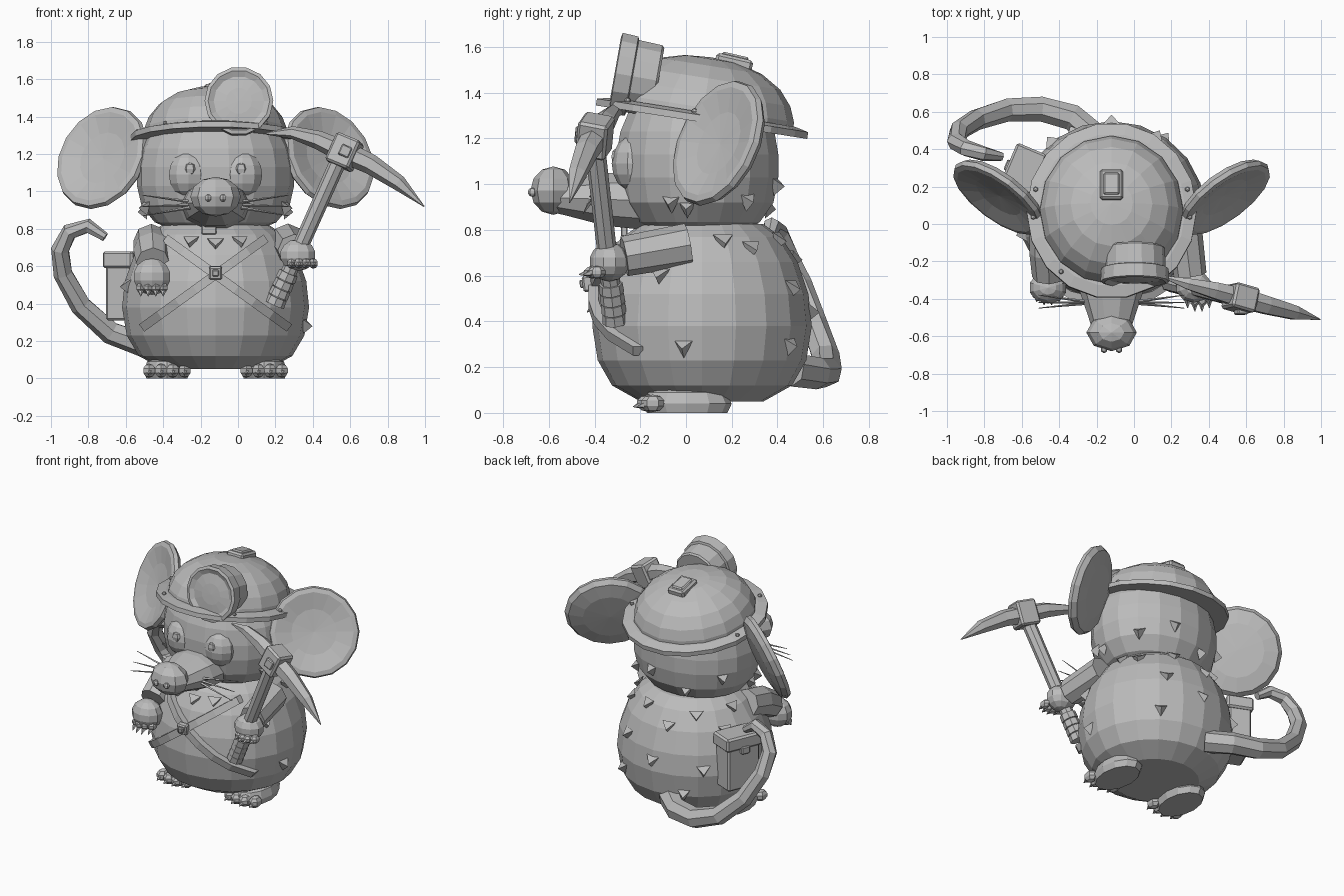
import bpy, bmesh, math
from mathutils import Matrix, Vector

if "Cube" in bpy.data.objects:
    bpy.data.objects.remove(bpy.data.objects["Cube"])

grey = bpy.data.materials.new("plain_grey")
grey.diffuse_color = (0.5, 0.5, 0.5, 1)
grey.use_nodes = True
grey.node_tree.nodes["Principled BSDF"].inputs["Base Color"].default_value = grey.diffuse_color
CX, CY = -0.12, 0.07          # body axis
T = Matrix.Translation
R = lambda deg, ax: Matrix.Rotation(math.radians(deg), 4, ax)
S = lambda x, y, z: Matrix.Diagonal((x, y, z, 1))


def finish(name, bm, M=Matrix()):
    bm.transform(M)
    bmesh.ops.recalc_face_normals(bm, faces=bm.faces)
    me = bpy.data.meshes.new(name)
    bm.to_mesh(me)
    bm.free()
    me.materials.append(grey)
    ob = bpy.data.objects.new(name, me)
    bpy.context.collection.objects.link(ob)
    return ob


def skin(bm, rings):
    n = len(rings[0])
    for a, b in zip(rings, rings[1:]):
        for i in range(n):
            bm.faces.new((a[i], a[(i + 1) % n], b[(i + 1) % n], b[i]))
    bm.faces.new(rings[0])
    bm.faces.new(rings[-1])


def lathe(name, profile, M, n=16):
    bm = bmesh.new()
    rings = []
    for r, z in profile:
        r = max(r, 0.0005)
        rings.append([bm.verts.new((r * math.cos(2 * math.pi * i / n),
                                    r * math.sin(2 * math.pi * i / n), z)) for i in range(n)])
    skin(bm, rings)
    return finish(name, bm, M)


def tube(name, pts, radii, n=8, flat=1.0, phase=0.0):
    bm = bmesh.new()
    pts = [Vector(p) for p in pts]
    rings = []
    for i, p in enumerate(pts):
        t = (pts[min(i + 1, len(pts) - 1)] - pts[max(i - 1, 0)]).normalized()
        ref = Vector((0, 1, 0)) if abs(t.y) < 0.8 else Vector((0, 0, 1))
        u = t.cross(ref).normalized()
        v = t.cross(u)
        ang = [2 * math.pi * (k + phase) / n for k in range(n)]
        rings.append([bm.verts.new(p + radii[i] * (u * math.cos(a) + v * flat * math.sin(a))) for a in ang])
    skin(bm, rings)
    return finish(name, bm)


def ball(name, loc, rad, u=10, v=7):
    bm = bmesh.new()
    bmesh.ops.create_uvsphere(bm, u_segments=u, v_segments=v, radius=1)
    rad = rad if isinstance(rad, tuple) else (rad,) * 3
    return finish(name, bm, T(loc) @ S(*rad))


def box(name, M, size, bevel=0.008):
    bm = bmesh.new()
    bmesh.ops.create_cube(bm, size=1)
    bm.transform(S(*size))
    bmesh.ops.bevel(bm, geom=bm.edges[:], offset=bevel, segments=1, affect='EDGES')
    return finish(name, bm, M)


def profile_r(prof, z):
    for (r0, z0), (r1, z1) in zip(prof[1:], prof[2:]):
        if z0 <= z <= z1:
            return r0 + (r1 - r0) * (z - z0) / (z1 - z0)
    return 0.3


# Body and head
BODY = [(0, .05), (.28, .05), (.41, .12), (.475, .23), (.50, .38), (.485, .52),
        (.435, .66), (.36, .77), (.28, .825), (0, .85)]
HEAD = [(0, .785), (.22, .79), (.325, .835), (.395, .92), (.42, 1.03), (.42, 1.13),
        (.40, 1.23), (.35, 1.33), (.2, 1.43), (0, 1.45)]
HY = .05
lathe("body", BODY, T((CX, CY, 0)) @ S(1, .96, 1), 20)
lathe("head", HEAD, T((CX, HY, 0)) @ S(1, .855, 1), 18)


# Fur tufts: small four-sided points leaning down and outward
def tuft(p, angle):
    o = Vector((math.cos(angle), math.sin(angle), 0))
    side, up = Vector((-o.y, o.x, 0)), Vector((0, 0, 1))
    p = Vector(p) - o * .008
    bm = bmesh.new()
    vs = [bm.verts.new(q) for q in (p - side * .045 + up * .03, p + side * .045 + up * .03,
                                    p - up * .05, p + o * .05 - up * .01)]
    for i in range(4):
        bm.faces.new([v for j, v in enumerate(vs) if j != i])
    finish("fur_tuft", bm)


TUFTS = [(BODY, CY, .96, [(15, .75), (35, .72), (-25, .6), (-10, .29), (55, .3), (250, .73), (270, .72),
                          (290, .73), (70, .76), (100, .68), (125, .75), (150, .66), (90, .45), (130, .42),
                          (165, .77), (115, .25), (60, .55), (195, .5)]),
         (HEAD, HY, .855, [(-20, .92), (-8, .9), (40, .93), (75, 1.0), (110, .9), (145, 1.0),
                           (188, .9), (200, .92)])]
for prof, cy, sy, spots in TUFTS:
    for a, z in spots:
        a = math.radians(a)
        r = profile_r(prof, z)
        tuft((CX + r * math.cos(a), cy + sy * r * math.sin(a), z), a)

# Snout, nose, teeth
lathe("snout", [(.18, 0), (.155, .25), (.11, .40), (.09, .47)],
      T((CX, -.10, .925)) @ R(88, 'X') @ S(1.12, .78, 1), 10)
ball("nose", (CX, -.58, .972), (.135, .1, .106), 8, 6)
box("front_teeth", T((CX - .035, -.27, .80)), (.08, .03, .06), .006)

# Ears: dished discs facing forward and outward
for s in (-1, 1):
    v = Vector((-s * .13, .17, .55)).normalized()
    u = Vector((s * .8, .6, 0)).normalized()
    w = u.cross(v)
    if w.y > 0:
        w = -w
    M = Matrix((u, v, w)).transposed().to_4x4()
    lathe("ear", [(0, -.05), (.6, -.045), (.92, -.025), (1, .005), (.97, .03), (.87, .035), (.5, .01), (0, 0)],
          T((CX + s * .60, .15, 1.176)) @ M @ S(.287, .292, 1), 16)
    # Face details on each side
    ball("eye", (CX + s * .145, -.225, 1.09), (.11, .1, .125), 10, 8)
    ball("pupil", (CX + s * .137, -.31, 1.12), (.034, .02, .034), 5, 4)
    ball("nostril", (CX + s * .04, -.672, .965), .02, 6, 5)
    for z0, z1, y1 in ((.94, .98, -.38), (.93, .92, -.42), (.92, .87, -.45)):
        tube("whisker", [(CX + s * .1, -.42, z0), (CX + s * .39, y1, z1)], [.01, .002], 4)

# Helmet with brim, crest plate, lamp and rivets
H = T((CX, .07, 1.285)) @ R(-9, 'X')
HS = H @ S(.455, .475, 1)
lathe("helmet_brim", [(0, -.012), (1, -.014), (1.0, .016), (.87, .03), (0, .03)], HS, 18)
lathe("helmet_dome", [(.85, .0), (.84, .05), (.785, .115), (.67, .18), (.48, .235), (.25, .265), (0, .273)], HS, 16)
P = T((CX, .21, 1.533)) @ R(-13, 'X')
box("crest_base", P, (.125, .165, .05), .012)
box("crest_plate", P @ T((0, 0, .02)), (.085, .12, .03), .008)
lathe("helmet_lamp", [(0, 0), (.15, 0), (.16, .01), (.165, .115), (.18, .12), (.184, .19), (.165, .195),
                      (.135, .18), (.07, .188), (0, .19)],
      T((.005, -.12, 1.452)) @ R(-10, 'X') @ R(90, 'X'), 14)
for a in (-5, 15, 165, 185, 230, 310):
    c, s = math.cos(math.radians(a)), math.sin(math.radians(a))
    p = H @ Vector((.42 * c, .435 * s, .028))
    ball("brim_rivet", p, .014, 6, 4)


# Clawed digits in a row
def digits(name, loc, spread, count, r, claw):
    for i in range(count):
        k = i / (count - 1) * 2 - 1
        p = Vector(loc) + Vector((spread * k, .02 * k * k, 0))
        ball(name + "_digit", p, (r, r * 1.4, r), 6, 5)
        d = Vector(claw)
        tube(name + "_claw", [p + d * .3, p + d], [r * .65, .002], 5)


# Feet
for s in (-1, 1):
    x = CX + s * .26
    lathe("foot", [(.9, 0), (1, .04), (.87, .09), (.6, .11)], T((x, .005, 0)) @ S(.122, .195, 1), 12)
    digits("foot", (x, -.165, .042), .095, 4, .038, (0, -.068, -.015))

# Arms and hands
tube("left_arm", [(-.465, .01, .735), (-.46, -.15, .69), (-.455, -.28, .62)], [.095, .10, .09])
ball("left_hand", (-.46, -.34, .545), (.105, .088, .098), 10, 7)
digits("left_hand", (-.46, -.39, .485), .06, 4, .028, (0, -.045, -.045))
tube("right_arm", [(.265, .01, .735), (.30, -.27, .685)], [.095, .088])
ball("right_hand", (.32, -.335, .66), (.1, .088, .085), 10, 7)
digits("right_hand", (.345, -.41, .615), .058, 4, .028, (0, -.06, -.01))

# Pickaxe
lo, hi = Vector((.195, -.31, .395)), Vector((.585, -.41, 1.27))
tube("pick_handle", [lo, hi], [.042, .045], 8)
for i in range(4):
    a, b = lo.lerp(hi, .05 * i), lo.lerp(hi, .05 * i + .045)
    tube("pick_grip_wrap", [a, b], [.055, .052], 8)
tube("pick_blade", [(.15, -.28, 1.31), (.29, -.32, 1.315), (.43, -.355, 1.275), (.57, -.395, 1.21),
                    (.71, -.435, 1.145), (.86, -.475, 1.045), (.995, -.51, .92)],
     [.006, .034, .05, .06, .054, .042, .003], 6, 1.0)
K = T((.57, -.398, 1.21)) @ R(24, 'Y') @ R(-5, 'X')
box("pick_socket", K @ R(-15, 'Z'), (.14, .135, .165), .012)
box("pick_wedge", K @ T((0, -.072, 0)), (.06, .03, .06), .006)


# Crossed chest straps following the belly
def strap(name, x0, z0, x1, z1):
    bm = bmesh.new()
    d = Vector((x1 - x0, 0, z1 - z0)).normalized()
    side = Vector((-d.z, 0, d.x)) * .024
    o = Vector((0, -.022, 0))
    rings = []
    for i in range(8):
        t = i / 7
        x, z = x0 + (x1 - x0) * t, z0 + (z1 - z0) * t
        y = CY - .97 * math.sqrt(max(profile_r(BODY, z) ** 2 - (x - CX) ** 2, .01)) - .012
        p = Vector((x, y, z))
        rings.append([bm.verts.new(q) for q in (p - side - o, p + side - o, p + side + o, p - side + o)])
    skin(bm, rings)
    finish(name, bm)


strap("chest_strap", -.39, .75, .275, .27)
strap("chest_strap", .15, .75, -.515, .27)
box("strap_buckle", T((CX, -.43, .565)) @ R(8, 'X'), (.07, .045, .07), .008)
box("buckle_pin", T((CX, -.45, .565)) @ R(8, 'X'), (.035, .03, .035), .005)

# Pouch with lid and latch
B = T((-.595, .28, 0)) @ R(-23, 'Z')
box("pouch", B @ T((0, 0, .47)), (.15, .235, .32), .012)
box("pouch_lid", B @ T((0, 0, .635)), (.175, .265, .09), .012)
box("pouch_latch", B @ T((-.085, 0, .585)), (.03, .06, .05), .006)

# Curling tail
tube("tail", [(-.2, .46, .19), (-.33, .57, .175), (-.5, .615, .18), (-.68, .61, .245), (-.84, .56, .39),
              (-.935, .5, .56), (-.95, .44, .69), (-.9, .405, .785), (-.8, .375, .815), (-.71, .36, .755)],
     [.075, .072, .068, .063, .058, .053, .05, .045, .04, .025], 7)
